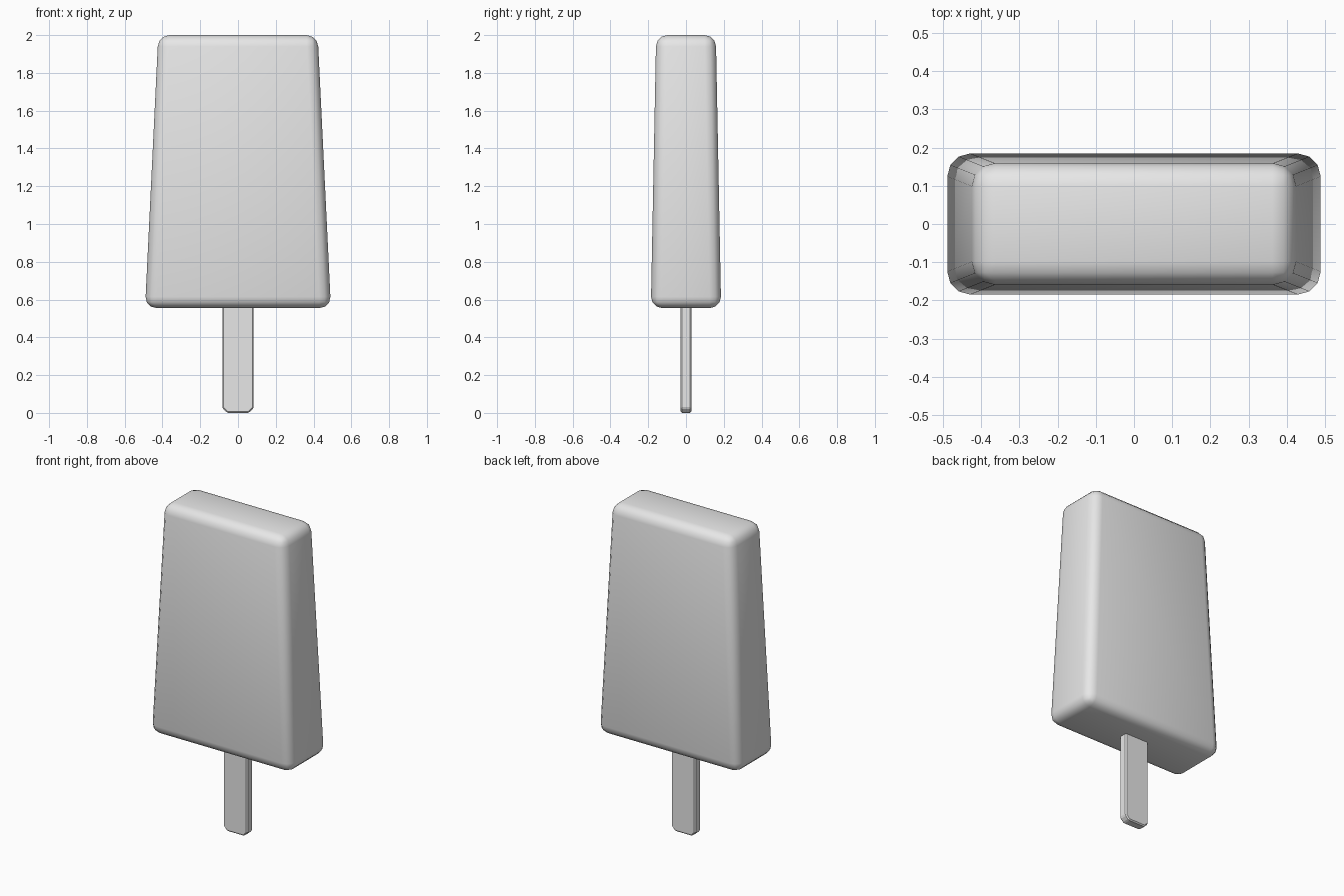
import bpy
import bmesh

old = bpy.data.objects.get("Cube")
if old:
    bpy.data.objects.remove(old, do_unlink=True)

grey = bpy.data.materials.new("plain grey")
grey.use_nodes = True
grey.diffuse_color = (0.8, 0.8, 0.8, 1)
grey.node_tree.nodes["Principled BSDF"].inputs["Base Color"].default_value = (0.8, 0.8, 0.8, 1)


def tapered_block(bottom, top, z0, z1):
    """Box whose half sizes go from bottom at z0 to top at z1."""
    bm = bmesh.new()
    bmesh.ops.create_cube(bm, size=2)
    for v in bm.verts:
        half, z = (top, z1) if v.co.z > 0 else (bottom, z0)
        v.co = (v.co.x * half[0], v.co.y * half[1], z)
    return bm


def bevel(bm, edges, width, segments):
    bmesh.ops.bevel(bm, geom=edges, offset=width, offset_type='OFFSET',
                    segments=segments, profile=0.5, affect='EDGES',
                    clamp_overlap=True)


def finish(bm, name):
    bmesh.ops.recalc_face_normals(bm, faces=bm.faces)
    mesh = bpy.data.meshes.new(name)
    bm.to_mesh(mesh)
    bm.free()
    mesh.materials.append(grey)
    obj = bpy.data.objects.new(name, mesh)
    bpy.context.collection.objects.link(obj)
    return obj


# Ice block: tapers upward, all edges rounded and softly shaded
bm = tapered_block((0.492, 0.186), (0.422, 0.158), 0.555, 2.0)
bevel(bm, bm.edges[:], 0.06, 3)
for face in bm.faces:
    face.smooth = True
finish(bm, "ice_block")

# Stick: flat bar with clipped lower corners and thin chamfers
bm = tapered_block((0.083, 0.028), (0.083, 0.028), 0.0, 0.65)
lower_corners = [e for e in bm.edges
                 if all(v.co.z < 0.01 for v in e.verts)
                 and abs(e.verts[0].co.x - e.verts[1].co.x) < 0.001]
bevel(bm, lower_corners, 0.025, 1)
bevel(bm, bm.edges[:], 0.007, 1)
finish(bm, "stick")
